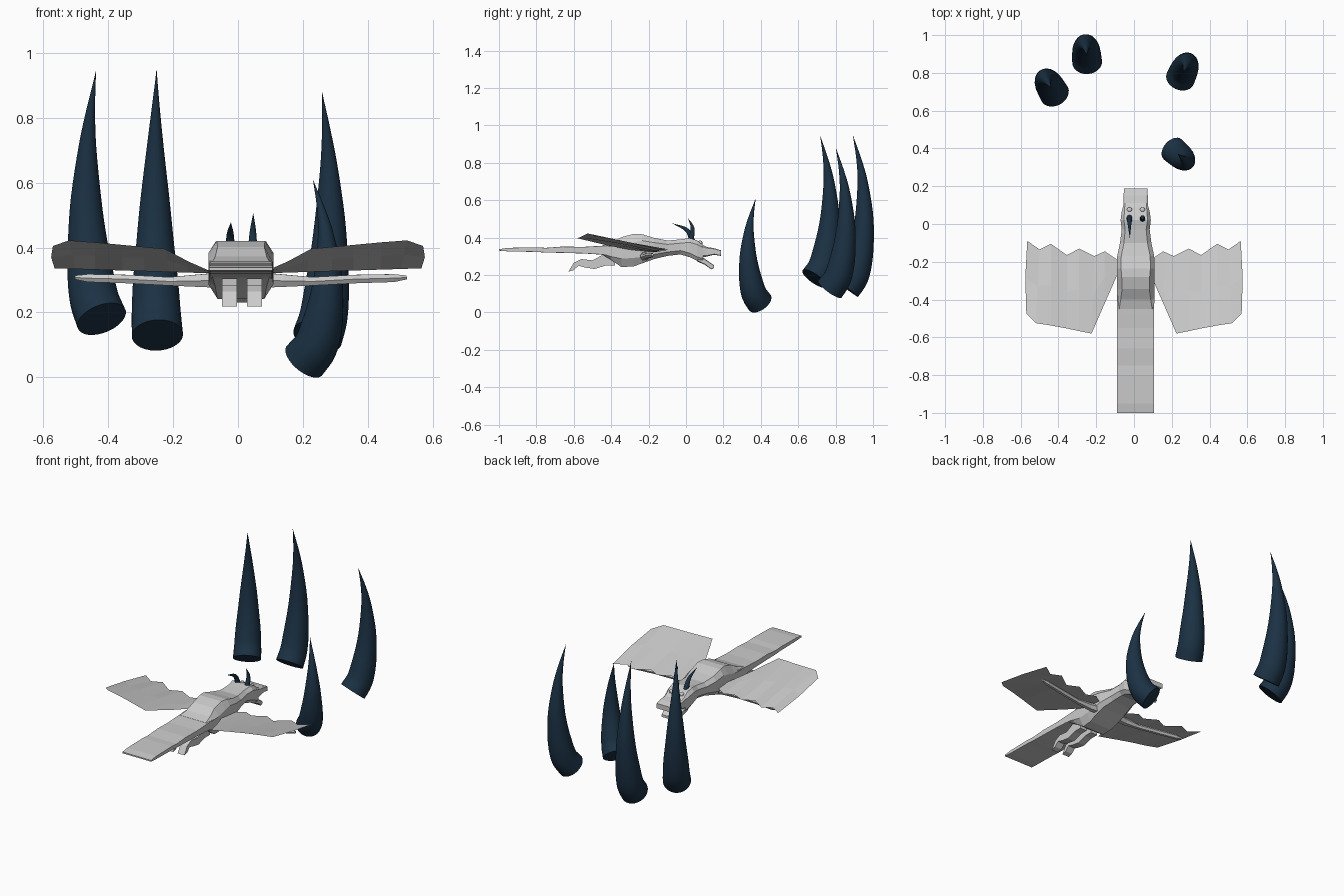
import bpy, bmesh, math
from mathutils import Vector

if "Cube" in bpy.data.objects:
    bpy.data.objects.remove(bpy.data.objects["Cube"])

CX = 0.009  # centre line of the creature

navy = bpy.data.materials.new("dark_navy")
navy.diffuse_color = (0.011, 0.031, 0.058, 1)
navy.use_nodes = True
navy.node_tree.nodes["Principled BSDF"].inputs["Base Color"].default_value = navy.diffuse_color


def make(name, verts, faces, mat=None, smooth=False):
    me = bpy.data.meshes.new(name)
    me.from_pydata([tuple(v) for v in verts], [], faces)
    bm = bmesh.new()
    bm.from_mesh(me)
    bmesh.ops.recalc_face_normals(bm, faces=bm.faces)
    bm.to_mesh(me)
    bm.free()
    ob = bpy.data.objects.new(name, me)
    bpy.context.collection.objects.link(ob)
    if mat:
        me.materials.append(mat)
    if smooth:
        bpy.context.view_layer.objects.active = ob
        bpy.ops.object.select_all(action='DESELECT')
        ob.select_set(True)
        bpy.ops.object.shade_smooth_by_angle(angle=math.radians(40))
    return ob


def skin(name, rings, **kw):
    n = len(rings[0])
    verts = [v for r in rings for v in r]
    faces = [(i * n + k, i * n + (k + 1) % n, (i + 1) * n + (k + 1) % n, (i + 1) * n + k)
             for i in range(len(rings) - 1) for k in range(n)]
    faces += [tuple(range(n)), tuple(range(len(verts) - n, len(verts)))]
    return make(name, verts, faces, **kw)


def smooth_curve(vals, steps):
    # Catmull-Rom through evenly weighted key points
    pts = [2 * vals[0] - vals[1]] + vals + [2 * vals[-1] - vals[-2]]
    out = []
    for i in range(1, len(pts) - 2):
        p0, p1, p2, p3 = pts[i - 1:i + 3]
        for s in range(steps):
            t = s / steps
            out.append(0.5 * (2 * p1 + (p2 - p0) * t + (2 * p0 - 5 * p1 + 4 * p2 - p3) * t * t
                              + (3 * p1 - p0 - 3 * p2 + p3) * t ** 3))
    return out + [vals[-1]]


def tube(name, path, radii, sides, steps=1, **kw):
    if steps > 1:
        path, radii = smooth_curve(path, steps), smooth_curve(radii, steps)
    rings = []
    for i, p in enumerate(path):
        d = (path[min(i + 1, len(path) - 1)] - path[max(i - 1, 0)]).normalized()
        u = d.cross(Vector((0.01, 1, 0.02)) if abs(d.y) < 0.9 else Vector((0, 0, 1))).normalized()
        w = d.cross(u)
        r = max(radii[i], 0.0005)
        rings.append([p + r * (u * math.cos(a) + w * math.sin(a))
                      for a in (2 * math.pi * (k + 0.5) / sides for k in range(sides))])
    return skin(name, rings, **kw)


def loft(name, sections):
    # section: y, bottom z, top z, half width, chamfer share
    rings = []
    for y, b, t, w, c in sections:
        cx, cz = w * c, (t - b) * c
        rings.append([Vector((CX + x, y, z)) for x, z in (
            (w, b + cz), (w, t - cz), (w - cx, t), (cx - w, t),
            (-w, t - cz), (-w, b + cz), (cx - w, b), (w - cx, b))])
    return skin(name, rings)


# Body and flat tail
loft("tail", [(-1, .33, .338, .098, .03), (-.95, .326, .345, .098, .03), (-.8, .323, .348, .098, .03),
              (-.75, .32, .345, .098, .03), (-.66, .318, .352, .098, .03), (-.55, .315, .35, .098, .03),
              (-.47, .31, .355, .098, .03), (-.38, .30, .36, .098, .03)])
loft("body", [(-.45, .31, .357, .097, .1), (-.4, .28, .372, .099, .2), (-.345, .242, .402, .1, .28),
              (-.28, .246, .42, .1, .26), (-.235, .262, .418, .1, .22), (-.17, .285, .398, .098, .22),
              (-.1, .302, .384, .083, .25), (-.03, .31, .39, .074, .25), (.02, .295, .397, .08, .22),
              (.06, .275, .385, .075, .2), (.09, .275, .36, .068, .15)])

# Head: upper and lower jaw
loft("upper_jaw", [(.07, .29, .372, .07, .15), (.11, .298, .35, .064, .12),
                   (.15, .308, .343, .064, .1), (.187, .302, .332, .062, .1)])
loft("lower_jaw", [(.06, .272, .31, .066, .15), (.1, .255, .287, .06, .12),
                   (.135, .23, .262, .055, .1), (.15, .237, .252, .052, .1)])

# Eyes and small horns
for side, x in (("left", -.024), ("right", .045)):
    bpy.ops.mesh.primitive_uv_sphere_add(segments=12, ring_count=8, radius=.014, location=(x, .075, .37))
    bpy.context.object.name = side + "_eye"
V = Vector
tube("left_small_horn", [V((-.024, .035, .38)), V((-.024, .005, .44)), V((-.022, -.075, .477))],
     [.016, .011, 0], 12, 5, mat=navy, smooth=True)
tube("right_small_horn", [V((.045, .025, .38)), V((.046, .035, .45)), V((.047, .01, .505))],
     [.016, .010, 0], 12, 5, mat=navy, smooth=True)

# Legs: side outline pushed across x
leg = [(-.38, .30), (-.45, .305), (-.50, .278), (-.56, .285), (-.60, .265), (-.628, .218),
       (-.60, .226), (-.575, .25), (-.54, .24), (-.49, .232), (-.43, .25), (-.38, .25)]
for side, x in (("left", -.026), ("right", .051)):
    skin(side + "_leg", [[V((x + dx, y, z)) for y, z in leg] for dx in (-.023, .023)])

# Wings: scalloped membrane with an arm bone below
front = [(.565, -.09), (.50, -.135), (.44, -.105), (.355, -.165), (.29, -.13), (.21, -.17), (.155, -.145), (.08, -.195)]
back = [(.57, -.475, .405), (.52, -.525, .422), (.44, -.537, .416), (.355, -.553, .408),
        (.29, -.567, .402), (.225, -.58, .396), (.155, -.42, .358), (.08, -.25, .325)]
for side, s in (("left", -1), ("right", 1)):
    verts = []
    for (fx, fy), (bx, by, bz) in zip(front, back):
        fz = .318 + .018 * fx / .565
        mx = (fx + bx) / 2 + (.008 if fx > .56 else 0)
        verts += [(s * fx, fy, fz), (s * mx, (fy + by) / 2, (fz + bz) / 2), (s * bx, by, bz)]
    faces = [(3 * i + k, 3 * i + 3 + k, 3 * i + 4 + k, 3 * i + 1 + k) for i in range(7) for k in (0, 1)]
    make(side + "_wing_membrane", verts, faces)
    tube(side + "_wing_arm", [V((CX + s * x, y, z)) for x, y, z in (
        (.05, -.22, .30), (.13, -.225, .298), (.22, -.22, .296), (.35, -.205, .303), (.47, -.185, .306), (.51, -.18, .308))],
        [.028, .022, .015, .015, .014, .007], 6)

# Big free-standing horns: base, tip height, bulge direction, scale
share = [0, .08, .2, .35, .5, .7, .85, 1]
bulge = [0, .045, .072, .09, .096, .087, .066, .035]
thick = [.079, .076, .07, .058, .046, .027, .013, 0]
for name, (x, y, z), top, (dx, dy), k in (
        ("far_left", (-.42, .688, .18), .942, (-.5, .86), 1),
        ("back_left", (-.248, .857, .13), .947, (-.08, 1), 1),
        ("back_right", (.245, .77, .125), .878, (.4, .9), .98),
        ("near_right", (.205, .395, .052), .607, (.75, -.66), .9)):
    path = [V((x + dx * b, y + dy * b, z + (top - z) * t)) for t, b in zip(share, bulge)]
    tube(name + "_big_horn", path, [r * k for r in thick], 28, 4, mat=navy, smooth=True)
